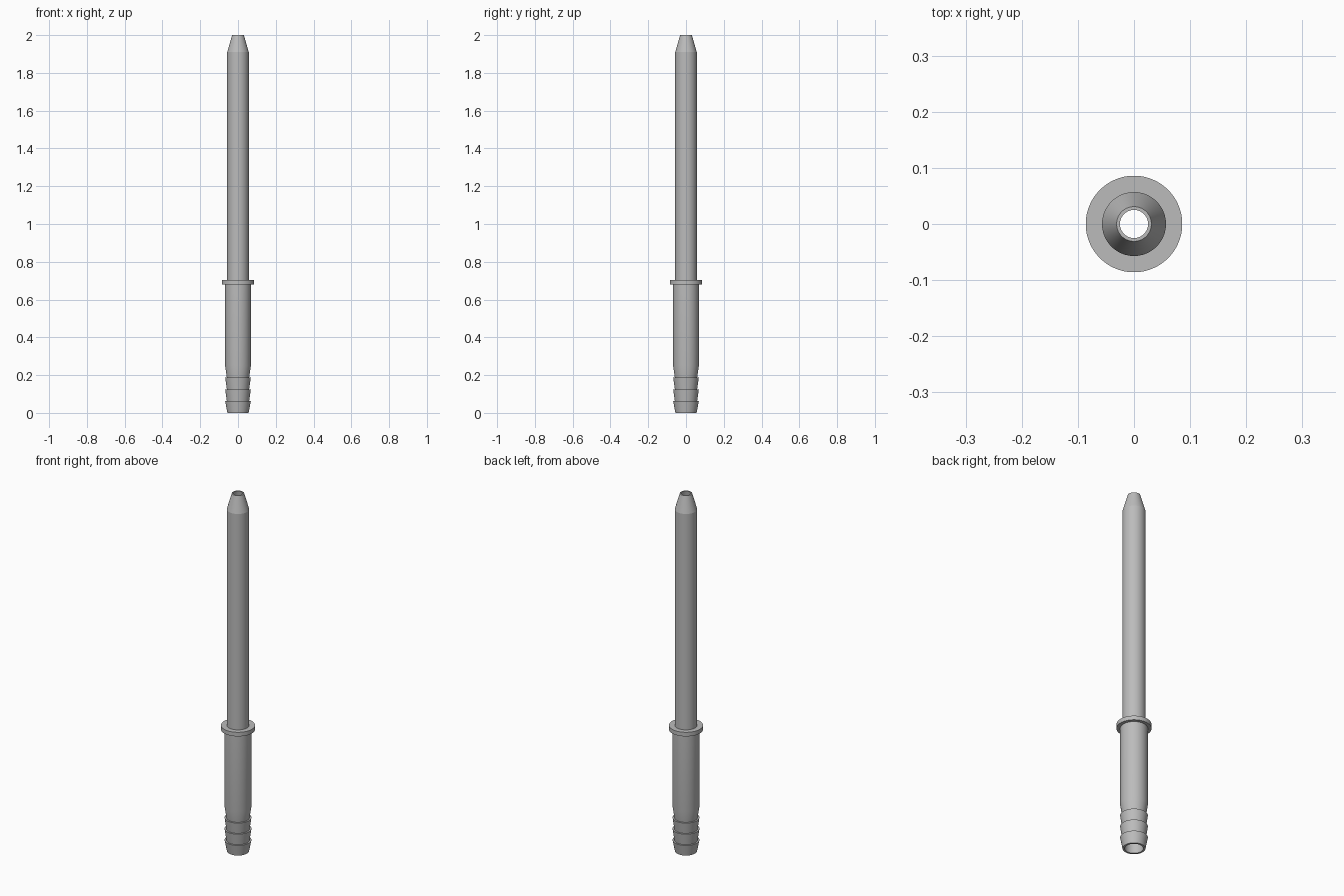
import bpy
import bmesh
import math

cube = bpy.data.objects.get("Cube")
if cube:
    bpy.data.objects.remove(cube, do_unlink=True)

SEGMENTS = 96
STEM, NECK, TUBE, FLANGE = 0.068, 0.059, 0.057, 0.086

grey = bpy.data.materials.new("plain_grey")
grey.use_nodes = True
colour = (0.5, 0.5, 0.5, 1)
grey.diffuse_color = colour
grey.node_tree.nodes["Principled BSDF"].inputs["Base Color"].default_value = colour


def lathe(name, profile):
    """Revolve a closed (radius, height) profile around the z axis."""
    bm = bmesh.new()
    verts = [bm.verts.new((r, 0, z)) for r, z in profile]
    edges = [bm.edges.new((a, b)) for a, b in zip(verts, verts[1:] + verts[:1])]
    bmesh.ops.spin(bm, geom=verts + edges, cent=(0, 0, 0), axis=(0, 0, 1),
                   angle=math.tau, steps=SEGMENTS, use_duplicate=False)
    bmesh.ops.remove_doubles(bm, verts=bm.verts, dist=0.0001)
    bmesh.ops.recalc_face_normals(bm, faces=bm.faces)
    mesh = bpy.data.meshes.new(name)
    bm.to_mesh(mesh)
    bm.free()
    mesh.materials.append(grey)
    obj = bpy.data.objects.new(name, mesh)
    bpy.context.collection.objects.link(obj)
    bpy.ops.object.select_all(action="DESELECT")
    obj.select_set(True)
    bpy.context.view_layer.objects.active = obj
    bpy.ops.object.shade_smooth_by_angle(angle=math.radians(12))
    return obj


# Barbs: each ring flares upward, then steps back in to the neck
outer = [(0.056, 0)]
for top in (0.062, 0.125, 0.187):
    outer += [(STEM, top), (NECK, top)]

# Stem shoulder, flange, long tube and tapered tip
outer += [(STEM, 0.25), (STEM, 0.68), (FLANGE, 0.68), (FLANGE, 0.703),
          (TUBE, 0.703), (TUBE, 1.91), (0.031, 2)]

# Bore, narrowing inside the tip
bore = [(0.025, 2), (0.046, 1.9), (0.046, 0)]

lathe("barbed_tube", outer + bore)
